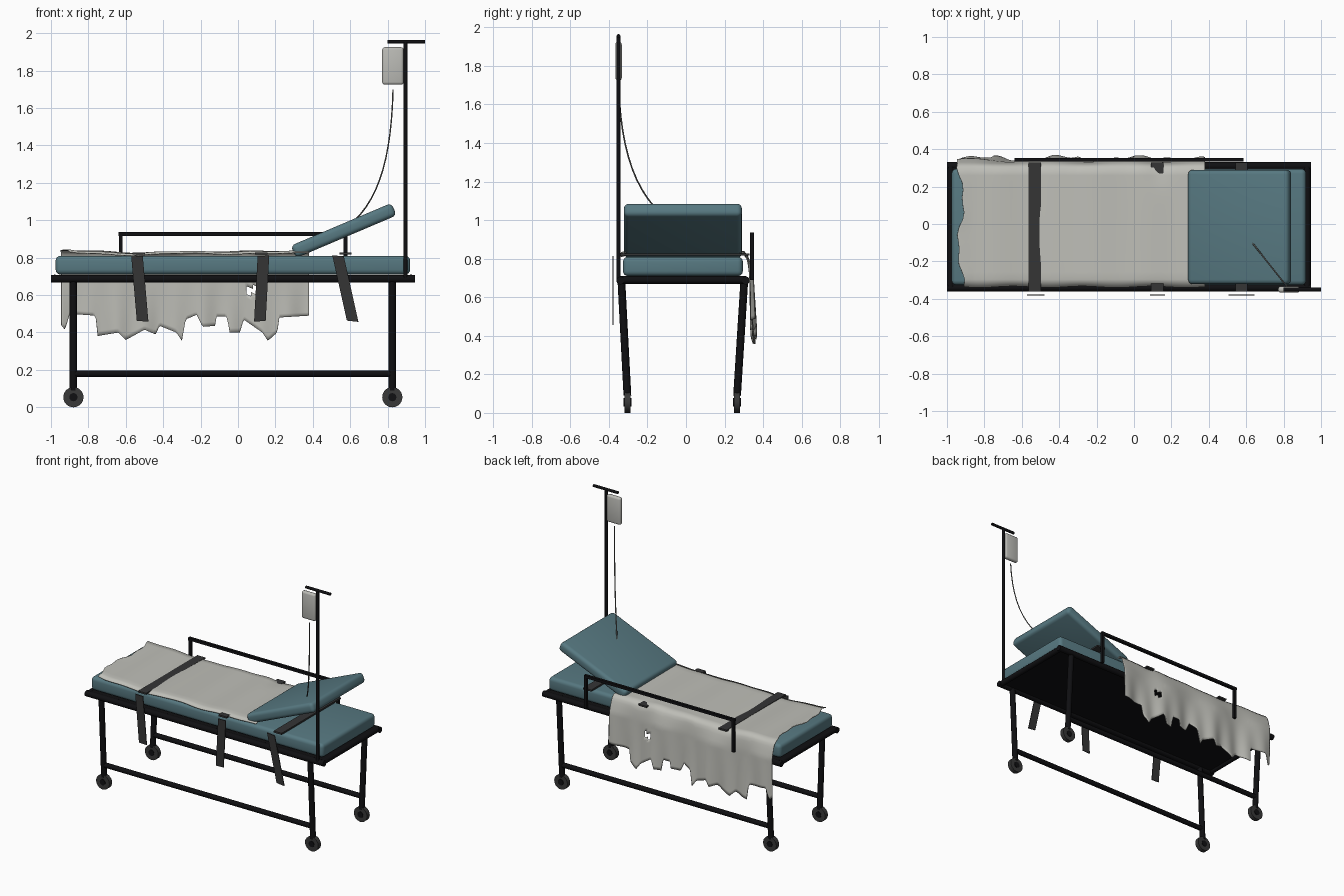
import bpy, bmesh, math
from mathutils import Vector, Matrix

if "Cube" in bpy.data.objects:
    bpy.data.objects.remove(bpy.data.objects["Cube"])


def material(name, rgb):
    m = bpy.data.materials.new(name)
    m.diffuse_color = (*rgb, 1)
    m.use_nodes = True
    m.node_tree.nodes["Principled BSDF"].inputs["Base Color"].default_value = m.diffuse_color
    return m


BLACK = material("black metal", (0.005, 0.005, 0.006))
TEAL = material("teal vinyl", (0.095, 0.19, 0.22))
CLOTH = material("off white cloth", (0.52, 0.52, 0.48))
BAG = material("pale plastic", (0.50, 0.50, 0.47))
STRAP = material("dark strap", (0.035, 0.035, 0.036))
RUBBER = material("grey rubber", (0.04, 0.04, 0.04))
TUBE = material("grey tubing", (0.16, 0.16, 0.15))


def finish(bm, name, mat, angle=40):
    me = bpy.data.meshes.new(name)
    bmesh.ops.recalc_face_normals(bm, faces=bm.faces)
    bm.to_mesh(me)
    bm.free()
    me.materials.append(mat)
    ob = bpy.data.objects.new(name, me)
    bpy.context.collection.objects.link(ob)
    bpy.ops.object.select_all(action='DESELECT')
    ob.select_set(True)
    bpy.context.view_layer.objects.active = ob
    bpy.ops.object.shade_smooth_by_angle(angle=math.radians(angle))
    return ob


def box(name, mat, centre, size, bevel=0, seg=4, tilt=0):
    bm = bmesh.new()
    bmesh.ops.create_cube(bm, size=1, matrix=Matrix.Diagonal((*size, 1)))
    if bevel:
        bmesh.ops.bevel(bm, geom=bm.edges[:], offset=bevel, segments=seg,
                        profile=0.5, affect='EDGES')
    bm.transform(Matrix.Translation(centre) @ Matrix.Rotation(tilt, 4, 'Y'))
    return finish(bm, name, mat)


def rod(name, mat, a, b, r, sides=12):
    a, b = Vector(a), Vector(b)
    d = b - a
    bm = bmesh.new()
    rot = Vector((0, 0, 1)).rotation_difference(d).to_matrix().to_4x4()
    bmesh.ops.create_cone(bm, cap_ends=True, segments=sides, radius1=r, radius2=r,
                          depth=d.length, matrix=Matrix.Translation((a + b) / 2) @ rot)
    return finish(bm, name, mat)


# Bed frame: deck and perimeter rails
X0, X1, Y0, Y1 = -0.98, 0.925, -0.34, 0.31
box("deck", BLACK, (-0.0275, -0.015, 0.695), (1.9, 0.65, 0.02))
for n, y in (("front", Y0), ("back", Y1)):
    rod(n + "_frame_rail", BLACK, (-1.0, y, 0.687), (0.945, y, 0.687), 0.021)
for n, x in (("foot", X0), ("head", X1)):
    rod(n + "_frame_rail", BLACK, (x, Y0, 0.69), (x, Y1, 0.69), 0.02)

# Splayed legs, casters and lower side bars
for n, yt, yb in (("front", -0.335, -0.304), ("back", 0.302, 0.265)):
    for e, x in (("foot", -0.88), ("head", 0.825)):
        rod(f"{n}_{e}_leg", BLACK, (x, yt, 0.68), (x, yb, 0.09), 0.02)
        rod(f"{n}_{e}_wheel", RUBBER, (x, yb - 0.016, 0.054), (x, yb + 0.016, 0.054), 0.054, 24)
        rod(f"{n}_{e}_hub", BLACK, (x, yb - 0.02, 0.054), (x, yb + 0.02, 0.054), 0.022, 16)
    yl = yb + (yt - yb) * 0.15
    rod(n + "_lower_bar", BLACK, (-0.88, yl, 0.18), (0.825, yl, 0.18), 0.018)

# Mattress and raised backrest
box("mattress", TEAL, (-0.0275, -0.016, 0.76), (1.895, 0.622, 0.1), 0.026)
box("backrest", TEAL, (0.565, -0.016, 0.945), (0.585, 0.612, 0.072), 0.025,
    tilt=-math.radians(23))

# Side guard on the back
box("guard_top_bar", BLACK, (-0.027, 0.343, 0.926), (1.225, 0.02, 0.02))
for x in (-0.627, 0.575):
    box("guard_post", BLACK, (x, 0.343, 0.81), (0.02, 0.02, 0.24))

# Straps: one run across the bed, one loose end hanging at the front
for n, x, xt, xb in (("foot", -0.53, -0.54, -0.51), ("middle", 0.125, 0.136, 0.117),
                     ("head", 0.575, 0.535, 0.613)):
    box(n + "_strap", STRAP, (x, -0.015, 0.822), (0.066, 0.69, 0.012))
    bm = bmesh.new()
    bmesh.ops.create_cube(bm, size=1, matrix=Matrix.Translation((0, -0.379, 0.635))
                          @ Matrix.Diagonal((0.062, 0.006, 0.35, 1)))
    slope = (xt - xb) / 0.35
    for v in bm.verts:
        dz = v.co.z - 0.635
        v.co.z -= v.co.x * slope * -0.5
        v.co.x += (xt + xb) / 2 + dz * slope
    finish(bm, n + "_strap_end", STRAP)

# Torn sheet: flat top, ragged drape over the back
HEM = [(-.945, .44), (-.925, .415), (-.90, .50), (-.76, .49), (-.775 + .018, .38), (-.64, .40),
       (-.60, .36), (-.50, .415), (-.44, .39), (-.42, .436), (-.33, .40), (-.30, .356),
       (-.28, .47), (-.22, .495), (-.19, .43), (-.12, .436), (-.118, .485), (-.055, .485),
       (-.05, .40), (.01, .40), (.03, .47), (.13, .40), (.16, .356), (.21, .40),
       (.22, .48), (.38, .49)]


def hem(x):
    for (xa, za), (xb, zb) in zip(HEM, HEM[1:]):
        if x <= xb:
            return za + (zb - za) * max(0, (x - xa) / (xb - xa))
    return HEM[-1][1]


def top_z(x, y):
    z = 0.832 + 0.003 * math.sin(9 * x + 4 * y) + 0.002 * math.sin(23 * x)
    z -= 0.011 * math.exp(-((x + 0.53) / 0.12) ** 2)
    z -= 0.012 * math.exp(-((x - 0.13) / 0.06) ** 2 - ((y - 0.33) / 0.1) ** 2)
    z += 0.010 * math.exp(-((x + 0.95) / 0.12) ** 2)
    if y < -0.31:
        z -= 0.010
    return z


NX, NT, ND = 150, 16, 18
bm = bmesh.new()
rows = []
for i in range(NX + 1):
    x = -0.945 + 1.325 * i / NX
    col = []
    edge = max(0, 1 - i / 10)
    for j in range(NT + 1):
        y = -0.336 + 0.636 * j / NT + (0.004 * math.sin(17 * x) if j == 0 else 0)
        xx = x + edge * (0.018 + 0.016 * math.sin(14 * y) + 0.008 * math.sin(37 * y))
        col.append(bm.verts.new((xx, y, top_z(x, y))))
    zt, zb = top_z(x, 0.3), hem(x)
    for j in range(1, ND + 1):
        z = zt + (zb - zt) * j / ND
        f = min(1, (zt - z) / 0.12)
        low = max(0, (0.70 - z) / 0.34)
        y = 0.30 + 0.040 * math.sqrt(f) + 0.014 * low
        y += 0.010 * f * math.sin(15 * x + 3 * z) + 0.008 * low * math.sin(41 * x)
        col.append(bm.verts.new((x, y, z)))
    rows.append(col)
for i in range(NX):
    for j in range(NT + ND):
        q = (rows[i][j], rows[i + 1][j], rows[i + 1][j + 1], rows[i][j + 1])
        c = sum((v.co for v in q), Vector()) / 4
        # torn hole in the drape
        if j > NT and 0.04 < c.x < 0.10 and 0.605 < c.z < 0.645:
            continue
        bm.faces.new(q)
sheet = finish(bm, "torn_sheet", CLOTH, 60)
mod = sheet.modifiers.new("thickness", 'SOLIDIFY')
mod.thickness = 0.004
mod.offset = 0

# Drip stand with bag and tube
rod("stand_pole", BLACK, (0.895, -0.35, 0.68), (0.895, -0.35, 1.955), 0.011)
rod("stand_cross_bar", BLACK, (0.80, -0.35, 1.955), (1.0, -0.35, 1.955), 0.01)
box("fluid_bag", BAG, (0.828, -0.35, 1.825), (0.115, 0.034, 0.2), 0.014, 3)
cu = bpy.data.curves.new("drip_tube", 'CURVE')
cu.dimensions = '3D'
cu.bevel_depth = 0.004
cu.bevel_resolution = 1
sp = cu.splines.new('BEZIER')
sp.bezier_points.add(1)
for p, co, l, r in zip(sp.bezier_points,
                       ((0.829, -0.35, 1.70), (0.62, -0.085, 0.995)),
                       ((0.83, -0.355, 1.8), (0.76, -0.262, 1.13)),
                       ((0.82, -0.337, 1.35), (0.60, -0.06, 0.97))):
    p.co, p.handle_left, p.handle_right = co, l, r
cu.materials.append(TUBE)
bpy.context.collection.objects.link(bpy.data.objects.new("drip_tube", cu))
